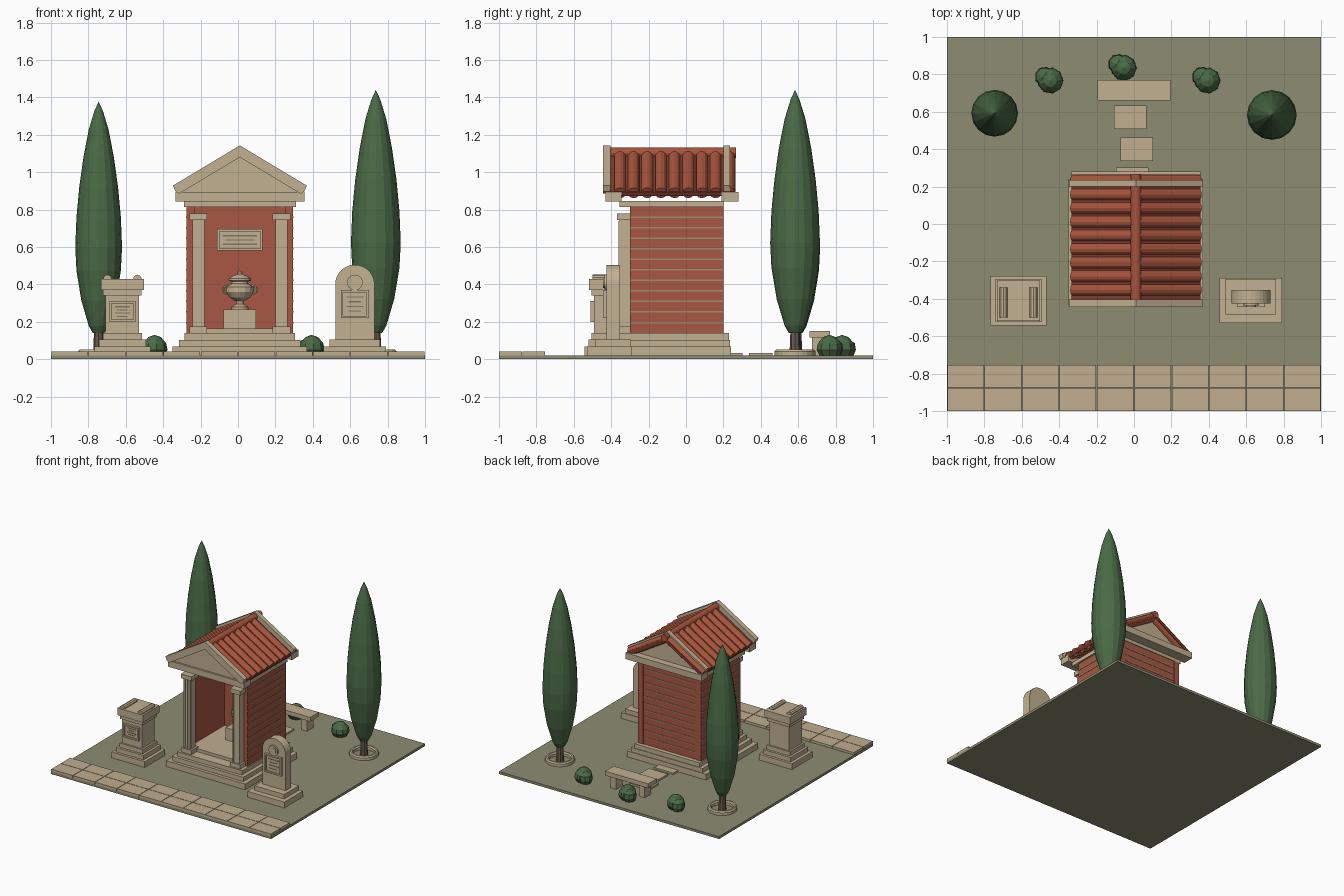
import bpy, bmesh, math
from mathutils import Vector

if "Cube" in bpy.data.objects:
    bpy.data.objects.remove(bpy.data.objects["Cube"])

def material(name, r, g, b):
    lin = [((c / 255 + 0.055) / 1.055) ** 2.4 for c in (r, g, b)]
    m = bpy.data.materials.new(name)
    m.diffuse_color = (*lin, 1)
    m.use_nodes = True
    m.node_tree.nodes["Principled BSDF"].inputs["Base Color"].default_value = m.diffuse_color
    return m

STONE = material("limestone", 194, 177, 146)
PAVING = material("paving", 192, 173, 143)
GRASS = material("dry_grass", 141, 140, 114)
BRICK = material("brick", 168, 88, 68)
MORTAR = material("mortar", 160, 142, 112)
TILE = material("roof_tile", 170, 86, 62)
PAN = material("roof_pan", 130, 62, 46)
LEAF = material("foliage", 74, 106, 70)
BARK = material("bark", 104, 92, 74)
LINE = material("carved_line", 132, 118, 94)

def finish(name, bm, mat):
    bmesh.ops.recalc_face_normals(bm, faces=bm.faces)
    me = bpy.data.meshes.new(name)
    bm.to_mesh(me)
    bm.free()
    me.materials.append(mat)
    ob = bpy.data.objects.new(name, me)
    bpy.context.collection.objects.link(ob)
    return ob

def prism(name, pts, y0, y1, mat):
    """Outline in x,z extruded along y."""
    bm = bmesh.new()
    f = bm.faces.new([bm.verts.new((x, y0, z)) for x, z in pts])
    r = bmesh.ops.extrude_face_region(bm, geom=[f])
    vs = [v for v in r["geom"] if isinstance(v, bmesh.types.BMVert)]
    bmesh.ops.translate(bm, vec=(0, y1 - y0, 0), verts=vs)
    return finish(name, bm, mat)

def box(name, x0, x1, y0, y1, z0, z1, mat=STONE):
    return prism(name, [(x0, z0), (x1, z0), (x1, z1), (x0, z1)], y0, y1, mat)

def block(name, cx, cy, w, d, z0, z1, mat=STONE):
    return box(name, cx - w / 2, cx + w / 2, cy - d / 2, cy + d / 2, z0, z1, mat)

def lathe(name, prof, segs, c, mat, closed=False):
    """Profile of (radius, z) turned round a vertical axis."""
    bm = bmesh.new()
    rings = [[bm.verts.new((c[0] + r * math.cos(2 * math.pi * i / segs),
                            c[1] + r * math.sin(2 * math.pi * i / segs), z))
              for i in range(segs)] for r, z in prof]
    pairs = list(zip(rings, rings[1:]))
    if closed:
        pairs.append((rings[-1], rings[0]))
    for a, b in pairs:
        for i in range(segs):
            j = (i + 1) % segs
            bm.faces.new((a[i], a[j], b[j], b[i]))
    if not closed:
        bm.faces.new(rings[0])
        bm.faces.new(rings[-1])
    bmesh.ops.remove_doubles(bm, verts=bm.verts, dist=1e-5)
    return finish(name, bm, mat)

def rod(name, a, b, r, segs, mat):
    a, b = Vector(a), Vector(b)
    bm = bmesh.new()
    bmesh.ops.create_cone(bm, cap_ends=True, segments=segs, radius1=r, radius2=r, depth=(b - a).length)
    bm.transform(Vector((0, 0, 1)).rotation_difference(b - a).to_matrix().to_4x4())
    bmesh.ops.translate(bm, vec=(a + b) / 2, verts=bm.verts)
    return finish(name, bm, mat)

def panel(name, x0, x1, z0, z1, y, rows):
    """Framed tablet facing the front, with plain carved strips."""
    t = 0.012
    box(name, x0, x1, y - 0.008, y, z0, z1)
    for a, b, c, d in ((x0, x1, z0, z0 + t), (x0, x1, z1 - t, z1), (x0, x0 + t, z0, z1), (x1 - t, x1, z0, z1)):
        box(name + "_frame", a, b, y - 0.018, y, c, d)
    for i in range(rows):
        z = z1 - t - (z1 - z0 - 2 * t) * (i + 1) / (rows + 1)
        inset = 0.03 + 0.012 * (i % 2)
        box(name + "_strip", x0 + inset, x1 - inset, y - 0.010, y, z - 0.003, z + 0.003, LINE)

# ground and paved path
box("ground", -1, 1, -1, 1, 0, 0.02, GRASS)
for row in range(2):
    for i in range(10):
        x, y = -1 + 0.2 * i, -1 + 0.124 * row
        box("path_slab", x + 0.002, x + 0.198, y + (0.002 if row else 0), y + 0.122, 0.015, 0.04, PAVING)

# stepping stones and bench behind the shrine
for cx, cy in ((-0.01, 0.24), (0.015, 0.40), (-0.02, 0.57)):
    block("stepping_stone", cx, cy, 0.175, 0.125, 0.015, 0.034, PAVING)
block("bench_seat", 0, 0.715, 0.39, 0.11, 0.115, 0.15)
for s in (-1, 1):
    block("bench_leg", s * 0.13, 0.715, 0.05, 0.085, 0.02, 0.115)

# shrine steps and floor
C = 0.01
for hw, y0, y1, z0, z1 in ((0.36, -0.435, 0.24, 0.02, 0.068), (0.325, -0.41, 0.235, 0.068, 0.104),
                           (0.295, -0.385, 0.23, 0.104, 0.14)):
    box("step", C - hw, C + hw, y0, y1, z0, z1)
box("floor", C - 0.24, C + 0.24, -0.30, 0.16, 0.14, 0.165, PAVING)

# walls with mortar courses
box("back_wall", C - 0.24, C + 0.24, 0.15, 0.195, 0.14, 0.815, BRICK)
for s in (-1, 1):
    a, b = sorted((C + s * 0.24, C + s * 0.285))
    box("side_wall", a, b, -0.30, 0.20, 0.14, 0.815, BRICK)
for i in range(1, 12):
    z = 0.14 + 0.0563 * i
    for s in (-1, 1):
        block("side_mortar", C + s * 0.2855, -0.05, 0.005, 0.495, z - 0.004, z + 0.004, MORTAR)
    block("back_mortar", C, 0.1955, 0.47, 0.005, z - 0.004, z + 0.004, MORTAR)

# architrave frame on top of the walls
for s in (-1, 1):
    block("side_architrave", C + s * 0.265, -0.0775, 0.07, 0.555, 0.815, 0.847)
box("front_architrave", C - 0.30, C + 0.30, -0.355, -0.285, 0.815, 0.847)
box("back_architrave", C - 0.30, C + 0.30, 0.14, 0.20, 0.815, 0.847)

# front columns
for s in (-1, 1):
    x, y = C + s * 0.222, -0.325
    block("column_base", x, y, 0.095, 0.09, 0.14, 0.175)
    block("column_shaft", x, y, 0.064, 0.062, 0.175, 0.745)
    for k in (-1, 0, 1):
        block("column_rib", x + k * 0.023, y, 0.01, 0.072, 0.18, 0.74)
    block("column_capital", x, y, 0.095, 0.09, 0.745, 0.78)

# pediments front and back
S = 0.6
for name, yc0, yc1, yr0, yr1, yt0, yt1 in (("front", -0.43, -0.345, -0.445, -0.405, -0.415, -0.375),
                                           ("back", 0.19, 0.28, 0.20, 0.235, 0.195, 0.225)):
    box(name + "_cornice", C - 0.345, C + 0.345, yc0, yc1, 0.842, 0.893)
    prism(name + "_tympanum", [(C - 0.32, 0.89), (C + 0.32, 0.89), (C, 1.085)], yt0, yt1, STONE)
    for s in (-1, 1):
        prism(name + "_raking_cornice", [(C, 1.143), (C + s * 0.358, 1.143 - S * 0.358),
              (C + s * 0.345, 0.897), (C + s * 0.325, 0.885), (C, 1.08)], yr0, yr1, STONE)

# tiled roof
for s in (-1, 1):
    prism("roof_deck", [(C, 1.10), (C + s * 0.345, 1.10 - S * 0.345),
          (C + s * 0.335, 1.075 - S * 0.335), (C, 1.075)], -0.405, 0.265, PAN)
    for i in range(9):
        y = -0.353 + 0.073 * i
        rod("cover_tile", (C, y, 1.09), (C + s * 0.335, y, 1.09 - S * 0.335), 0.0325, 12, TILE)
rod("ridge_tile", (C, -0.41, 1.103), (C, 0.267, 1.103), 0.028, 12, TILE)

# tablet, pedestal and urn inside
panel("wall_tablet", C - 0.122, C + 0.122, 0.58, 0.695, 0.15, 3)
block("urn_pedestal", C, 0.03, 0.175, 0.16, 0.165, 0.265)
lathe("urn", [(0.045, 0.265), (0.045, 0.28), (0.02, 0.295), (0.022, 0.31), (0.055, 0.33), (0.075, 0.36),
              (0.075, 0.385), (0.045, 0.405), (0.042, 0.415), (0.06, 0.42), (0.06, 0.432), (0.035, 0.447),
              (0.012, 0.455), (0.014, 0.467), (0.0, 0.475)], 16, (C, 0.03), STONE)
for s in (-1, 1):
    pts = [(0.068, 0.35), (0.088, 0.36), (0.088, 0.385), (0.06, 0.395)]
    for p, q in zip(pts, pts[1:]):
        rod("urn_handle", (C + s * p[0], 0.03, p[1]), (C + s * q[0], 0.03, q[1]), 0.007, 6, STONE)

# altar on the left
ax, ay = -0.618, -0.41
for w, d, z0, z1 in ((0.30, 0.265, 0.02, 0.068), (0.25, 0.225, 0.068, 0.105), (0.21, 0.19, 0.105, 0.14),
                     (0.18, 0.165, 0.14, 0.37), (0.205, 0.19, 0.34, 0.37), (0.23, 0.215, 0.37, 0.43)):
    block("altar_block", ax, ay, w, d, z0, z1)
for s in (-1, 1):
    rod("altar_bolster", (ax + s * 0.08, ay - 0.09, 0.43), (ax + s * 0.08, ay + 0.07, 0.43), 0.022, 10, STONE)
panel("altar_tablet", ax - 0.07, ax + 0.07, 0.20, 0.31, ay - 0.0825, 4)

# arched gravestone on the right
gx = 0.625
block("gravestone_base", gx, -0.41, 0.335, 0.24, 0.02, 0.068)
block("gravestone_step", gx, -0.39, 0.27, 0.19, 0.068, 0.105)
arch = [(gx + 0.105 * math.cos(math.pi * i / 14), 0.40 + 0.105 * math.sin(math.pi * i / 14)) for i in range(15)]
prism("gravestone", [(gx - 0.105, 0.105), (gx + 0.105, 0.105)] + arch, -0.425, -0.352, STONE)
panel("gravestone_tablet", gx - 0.075, gx + 0.075, 0.22, 0.37, -0.425, 4)
rod("medallion_rim", (gx, -0.437, 0.41), (gx, -0.42, 0.41), 0.042, 14, STONE)
rod("medallion", (gx, -0.443, 0.41), (gx, -0.42, 0.41), 0.028, 14, STONE)

# cypress trees with stone rings
for cx, cy, r, top in ((-0.745, 0.592, 0.125, 1.378), (0.737, 0.583, 0.133, 1.44)):
    h = top - 0.14
    prof = [(0.25, 0), (0.42, 0.03), (0.74, 0.14), (0.95, 0.27), (1.0, 0.37), (0.95, 0.50), (0.83, 0.63),
            (0.65, 0.76), (0.42, 0.88), (0.18, 0.96), (0, 1)]
    lathe("cypress_foliage", [(r * a, 0.14 + h * b) for a, b in prof], 16, (cx, cy), LEAF)
    lathe("cypress_trunk", [(0.03, 0.02), (0.024, 0.17)], 8, (cx, cy), BARK)
    lathe("tree_ring", [(0.082, 0.015), (0.11, 0.015), (0.11, 0.042), (0.102, 0.052), (0.09, 0.052),
                        (0.082, 0.042)], 20, (cx, cy), STONE, closed=True)

# shrubs, each a big and a small clump
for cx, cy in ((-0.447, 0.767), (-0.055, 0.835), (0.393, 0.767)):
    for dx, dy, r, t in ((0, 0, 0.07, 0.13), (-0.03, 0.02, 0.054, 0.112)):
        lathe("shrub", [(r * 0.75, 0.018), (r, 0.05), (r * 0.9, 0.085), (r * 0.5, t - 0.012), (0, t)],
              9, (cx + dx, cy + dy), LEAF)
